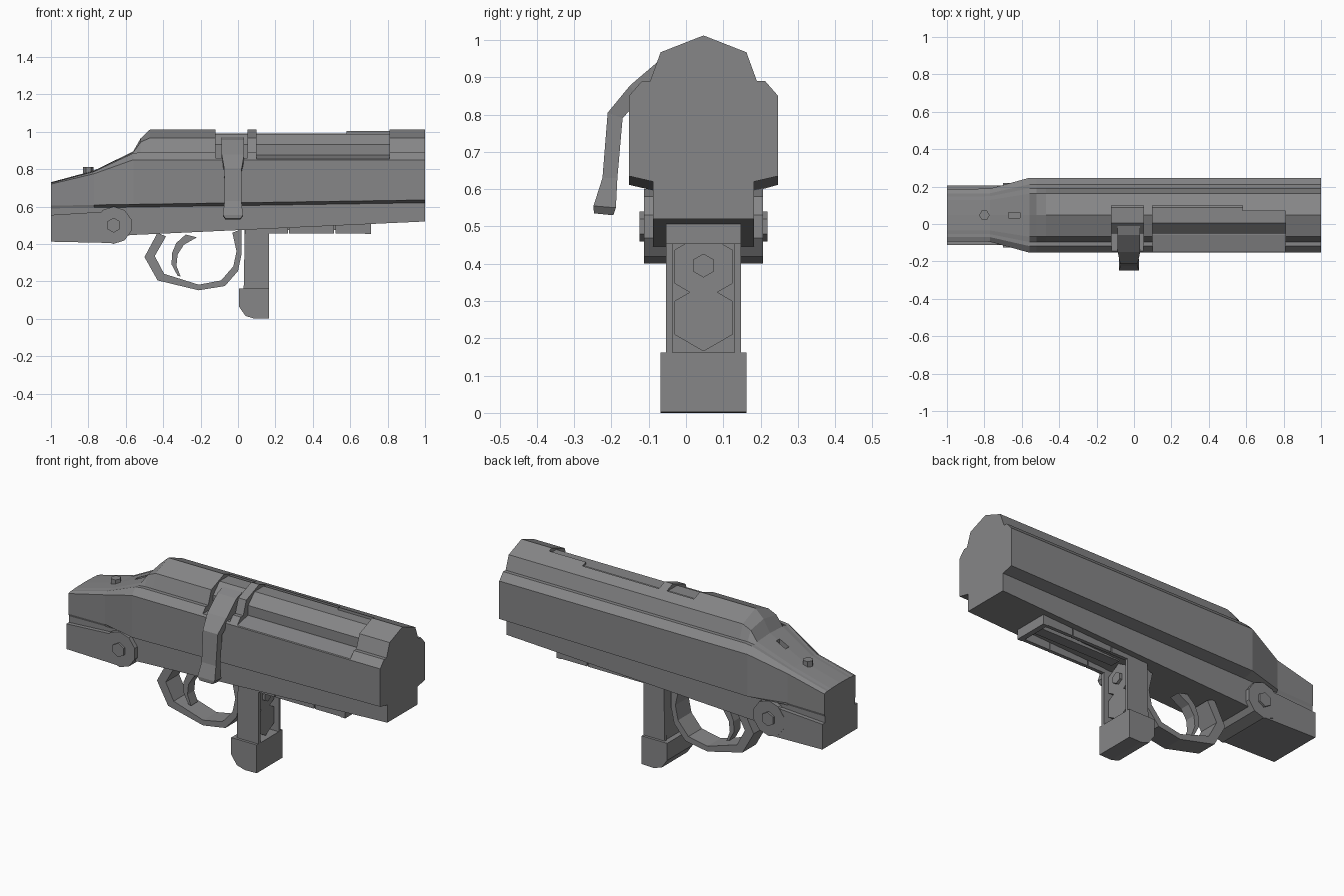
import bpy, bmesh, math

cube = bpy.data.objects.get("Cube")
if cube:
    bpy.data.objects.remove(cube, do_unlink=True)

CY = 0.047  # middle plane of the receiver

steel = bpy.data.materials.new("grey_steel")
GREY = (0.24, 0.24, 0.245, 1)
steel.diffuse_color = GREY
steel.use_nodes = True
steel.node_tree.nodes["Principled BSDF"].inputs["Base Color"].default_value = GREY


def loft(name, rings, closed=False):
    """Skin a list of equal-length point rings; cap the ends unless closed."""
    bm = bmesh.new()
    vs = [[bm.verts.new(p) for p in r] for r in rings]
    n, m = len(rings[0]), len(rings)
    for i in range(m if closed else m - 1):
        a, b = vs[i], vs[(i + 1) % m]
        for j in range(n):
            k = (j + 1) % n
            bm.faces.new((a[j], a[k], b[k], b[j]))
    if not closed:
        bm.faces.new(vs[0])
        bm.faces.new(vs[-1])
    bmesh.ops.recalc_face_normals(bm, faces=bm.faces)
    me = bpy.data.meshes.new(name)
    bm.to_mesh(me)
    bm.free()
    me.materials.append(steel)
    ob = bpy.data.objects.new(name, me)
    bpy.context.collection.objects.link(ob)
    return ob


def plate_y(name, xz, y0, y1):
    return loft(name, [[(x, y, z) for x, z in xz] for y in (y0, y1)])


def bar_x(name, yz, x0, x1):
    return loft(name, [[(x, y, z) for y, z in yz] for x in (x0, x1)])


def box(name, x0, x1, y0, y1, z0, z1):
    return bar_x(name, [(y0, z0), (y1, z0), (y1, z1), (y0, z1)], x0, x1)


def ngon(n, u, v, r, turn=0.0):
    return [(u + r * math.cos(2 * math.pi * (i + turn) / n),
             v + r * math.sin(2 * math.pi * (i + turn) / n)) for i in range(n)]


def cut(target, cutter):
    mod = target.modifiers.new("cut", "BOOLEAN")
    mod.operation, mod.solver, mod.object = "DIFFERENCE", "EXACT", cutter
    bpy.context.view_layer.objects.active = target
    bpy.ops.object.modifier_apply(modifier=mod.name)
    bpy.data.objects.remove(cutter, do_unlink=True)


# Receiver: stations along x with a mirrored stepped section
def station(x, top, ridge, shoulder, side, w, bottom):
    k, step = w / 0.2, 0.62 + 0.015 * x
    half = [(0.115 * k, ridge), (0.143 * k, shoulder), (0.165 * k, shoulder),
            (w, side), (w, step), (0.135, step - 0.015), (0.135, bottom)]
    ring = [(0, top)] + half + [(-y, z) for y, z in reversed(half)]
    return [(x, CY + y, z) for y, z in ring]


receiver = loft("receiver", [station(*s) for s in (
    (1.0, 1.012, 0.967, 0.89, 0.85, 0.2, 0.52),
    (-0.47, 1.012, 0.967, 0.89, 0.85, 0.2, 0.452),
    (-0.52, 0.965, 0.945, 0.89, 0.85, 0.2, 0.45),
    (-0.56, 0.895, 0.89, 0.885, 0.85, 0.2, 0.448),
    (-0.77, 0.792, 0.79, 0.787, 0.775, 0.142, 0.43),
    (-1.0, 0.73, 0.728, 0.726, 0.72, 0.14, 0.42))])

# Ejection port, open to the handle side, and the handle slot behind it
cut(receiver, bar_x("port_cutter", [(-0.3, 0.853), (-0.155, 0.853), (-0.06, 0.875),
                                    (0.1, 0.875), (0.1, 1.1), (-0.3, 1.1)], 0.1, 0.58))
cut(receiver, bar_x("front_port_cutter", [(-0.3, 0.853), (-0.155, 0.853), (-0.06, 0.875),
                                          (0.07, 0.875), (0.07, 1.1), (-0.3, 1.1)], 0.575, 0.81))
cut(receiver, box("slot_cutter", -0.12, 0.05, -0.3, 0.1, 0.86, 1.1))
cut(receiver, plate_y("tang_slot_cutter", [(-0.67, 0.8), (-0.61, 0.8), (-0.61, 0.95),
                                           (-0.67, 0.95)], CY - 0.015, CY + 0.015))

# Bolt
bar_x("bolt_body", ngon(8, CY, 0.89, 0.106, 0.5), -0.3, 0.9)

# Bolt handle: flat arm bent out and down, pinched in the middle
arm = [  # inner y, z, outer y, z, x half width
    (0.03, 0.88, 0.03, 0.985, 0.06), (-0.06, 0.87, -0.06, 0.955, 0.06),
    (-0.125, 0.84, -0.15, 0.878, 0.06), (-0.17, 0.79, -0.21, 0.805, 0.047),
    (-0.184, 0.63, -0.224, 0.63, 0.045), (-0.188, 0.55, -0.248, 0.555, 0.054),
    (-0.195, 0.53, -0.247, 0.535, 0.04)]
loft("bolt_handle", [[(-0.027 - w, yi, zi), (-0.027 + w, yi, zi),
                      (-0.027 + w, yo, zo), (-0.027 - w, yo, zo)]
                     for yi, zi, yo, zo, w in arm])

# Rear tang with round hinge ears and hex nuts
plate_y("tang_block", [(-1, 0.412), (-0.67, 0.405), (-0.67, 0.575), (-1, 0.555)],
        CY - 0.158, CY + 0.158)
plate_y("hinge_ears", ngon(10, -0.665, 0.5, 0.1, 0.5), CY - 0.16, CY + 0.16)
plate_y("hinge_nuts", ngon(6, -0.665, 0.5, 0.04, 0.5), CY - 0.172, CY + 0.172)

# Safety button on the tang
tip = ngon(6, -0.8, CY, 0.028)
loft("tang_button", [[(x, y, z) for x, y in tip] for z in (0.77, 0.81)])

# Trigger guard: polygon loop with a rectangular section
outer = [(-0.43, 0.46), (-0.5, 0.33), (-0.43, 0.205), (-0.21, 0.152),
         (-0.07, 0.175), (0.0, 0.255), (0.02, 0.35), (0.02, 0.48)]
inner = [(-0.385, 0.44), (-0.445, 0.335), (-0.395, 0.24), (-0.21, 0.182),
         (-0.09, 0.205), (-0.025, 0.28), (-0.008, 0.36), (-0.03, 0.46)]
loft("trigger_guard", [[(a, CY - 0.06, b), (a, CY + 0.06, b),
                        (c, CY + 0.06, d), (c, CY - 0.06, d)]
                       for (a, b), (c, d) in zip(outer, inner)])

# Curved trigger
curve = [(-0.25, 0.45, 0.03), (-0.31, 0.405, 0.02), (-0.338, 0.35, 0.015),
         (-0.342, 0.29, 0.013), (-0.315, 0.23, 0.008)]
loft("trigger", [[(x - t, CY - 0.03, z), (x + t, CY - 0.03, z - t / 2),
                  (x + t, CY + 0.03, z - t / 2), (x - t, CY + 0.03, z)]
                 for x, z, t in curve])

# Magazine post: two cheeks, a back wall and a chamfered foot
for label, s in (("right", -1), ("left", 1)):
    y0, y1 = sorted((CY + s * 0.083, CY + s * 0.1))
    plate_y("magazine_cheek_" + label, [(0.03, 0.14), (0.165, 0.14), (0.165, 0.5),
                                        (0.037, 0.5)], y0, y1)
box("magazine_back", 0.035, 0.07, CY - 0.09, CY + 0.09, 0.14, 0.49)
plate_y("magazine_foot", [(0.005, 0.162), (0.165, 0.162), (0.165, 0.002), (0.09, 0.0),
                          (0.04, 0.015), (0.005, 0.065)], CY - 0.115, CY + 0.115)
for label, z in (("upper", 0.392), ("lower", 0.255)):
    bar_x("hex_rod_" + label, ngon(6, CY, z, 0.09, 0.5), 0.06, 0.14)
bar_x("hex_pin", ngon(6, CY, 0.395, 0.032, 0.5), 0.13, 0.155)

# Underside tray: open frame with three wall segments per side
for s in (-1, 1):
    for x0, x1 in ((0.16, 0.266), (0.272, 0.514), (0.52, 0.71)):
        y0, y1 = sorted((CY + s * 0.08, CY + s * 0.1))
        box("tray_wall", x0, x1, y0, y1, 0.456, 0.51)
box("tray_end", 0.68, 0.71, CY - 0.1, CY + 0.1, 0.453, 0.51)
box("tray_bar", 0.16, 0.7, CY - 0.03, CY + 0.03, 0.475, 0.51)
